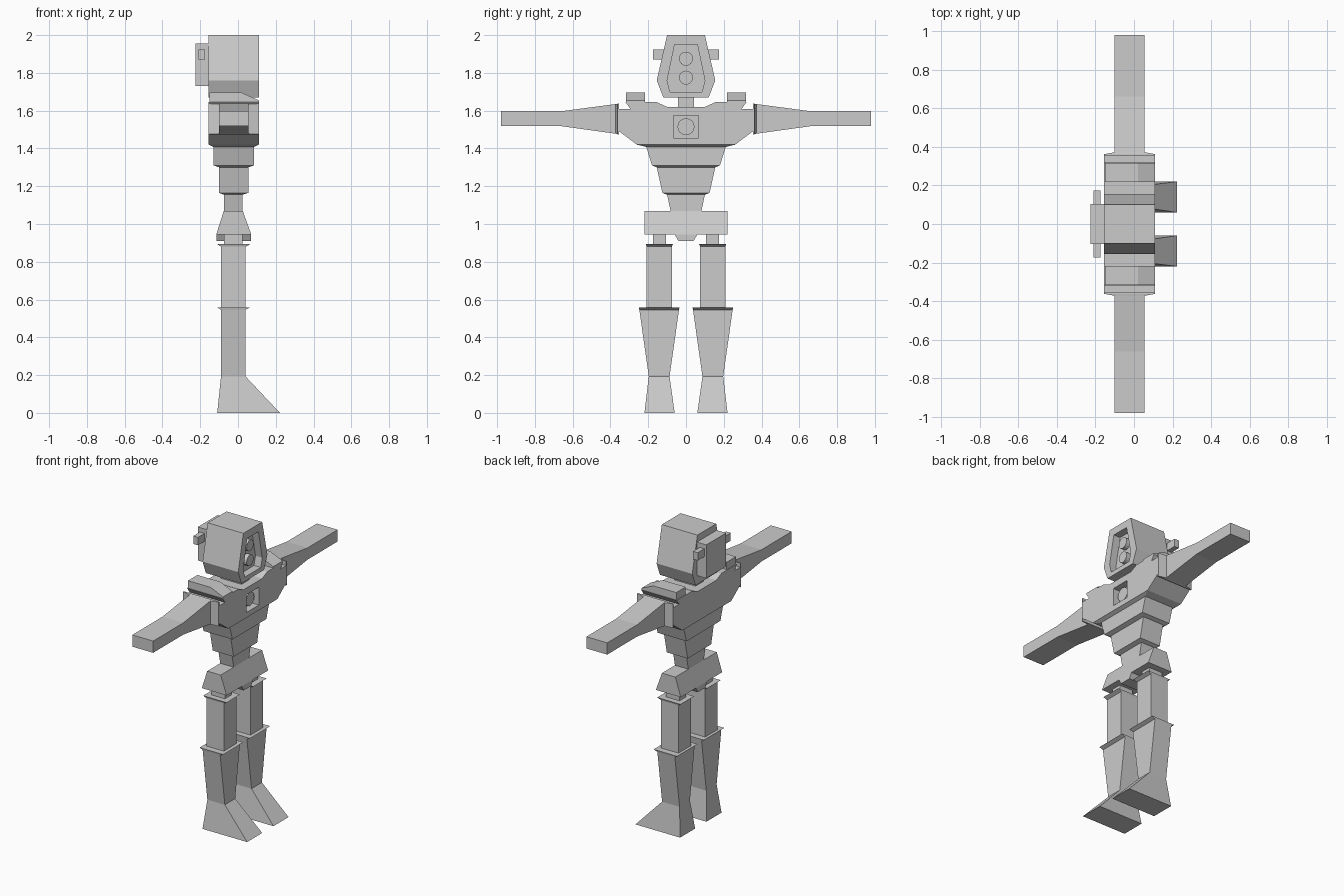
import bpy, bmesh, math

if "Cube" in bpy.data.objects:
    bpy.data.objects.remove(bpy.data.objects["Cube"])

grey = bpy.data.materials.new("light grey")
grey.diffuse_color = (0.6, 0.6, 0.6, 1)
grey.use_nodes = True
grey.node_tree.nodes["Principled BSDF"].inputs["Base Color"].default_value = grey.diffuse_color


def loft(name, rings):
    """Skin a list of matching vertex rings and cap both ends."""
    bm = bmesh.new()
    loops = [[bm.verts.new(p) for p in r] for r in rings]
    n = len(loops[0])
    for a, b in zip(loops, loops[1:]):
        for i in range(n):
            j = (i + 1) % n
            bm.faces.new((a[i], a[j], b[j], b[i]))
    bm.faces.new(loops[0][::-1])
    bm.faces.new(loops[-1])
    bmesh.ops.recalc_face_normals(bm, faces=bm.faces)
    me = bpy.data.meshes.new(name)
    bm.to_mesh(me)
    bm.free()
    me.materials.append(grey)
    ob = bpy.data.objects.new(name, me)
    bpy.context.collection.objects.link(ob)
    return ob


def ring_z(z, x0, x1, y0, y1):
    return [(x0, y0, z), (x1, y0, z), (x1, y1, z), (x0, y1, z)]


def ring_y(y, x0, x1, z0, z1):
    return [(x0, y, z0), (x1, y, z0), (x1, y, z1), (x0, y, z1)]


def ring_x(x, half):
    """Symmetric y-z outline placed at x."""
    pts = half + [(-y, z) for y, z in reversed(half)]
    return [(x, y, z) for y, z in pts]


def box(name, x0, x1, y0, y1, z0, z1):
    return loft(name, [ring_z(z0, x0, x1, y0, y1), ring_z(z1, x0, x1, y0, y1)])


def disc(name, x0, x1, z, r, n=16):
    return loft(name, [[(x, r * math.cos(2 * math.pi * i / n),
                         z + r * math.sin(2 * math.pi * i / n)) for i in range(n)]
                       for x in (x0, x1)])


# Head with a recessed face, two round eyes and a pack behind
skull = [(0.12, 1.67), (0.155, 1.76), (0.10, 2.0)]
face = [(0.085, 1.70), (0.10, 1.76), (0.06, 1.95)]
loft("head", [ring_x(-0.155, skull), ring_x(0.11, skull),
              ring_x(0.11, face), ring_x(0.06, face)])
for z in (1.875, 1.775):
    disc("eye", 0.055, 0.09, z, 0.037)
box("head_pack", -0.225, -0.15, -0.105, 0.105, 1.73, 1.955)
box("neck", -0.10, 0.055, -0.042, 0.042, 1.61, 1.68)

# Chest with a square recess and a round plate inside it
outline = [(0.26, 1.42), (0.36, 1.495), (0.36, 1.61), (0.295, 1.61),
           (0.32, 1.645), (0.155, 1.645), (0.10, 1.62)]
chest = loft("chest", [ring_x(-0.155, outline), ring_x(0.11, outline)])
cutter = box("chest_cutter", 0.06, 0.2, -0.065, 0.065, 1.455, 1.575)
cutter.hide_render = True
cutter.display_type = 'WIRE'
cut = chest.modifiers.new("recess", 'BOOLEAN')
cut.operation = 'DIFFERENCE'
cut.solver = 'EXACT'
cut.object = cutter
disc("chest_plate", 0.055, 0.09, 1.515, 0.045)

# Stepped torso: each step starts with a thin sloping rim
loft("upper_belly", [ring_z(1.42, -0.155, 0.11, -0.26, 0.26),
                     ring_z(1.408, -0.13, 0.085, -0.21, 0.21),
                     ring_z(1.31, -0.13, 0.085, -0.18, 0.18),
                     ring_z(1.30, -0.10, 0.055, -0.155, 0.155)])
loft("lower_belly", [ring_z(1.30, -0.10, 0.055, -0.155, 0.155),
                     ring_z(1.165, -0.10, 0.055, -0.125, 0.125),
                     ring_z(1.155, -0.075, 0.025, -0.10, 0.10)])
loft("waist", [ring_z(1.155, -0.075, 0.025, -0.10, 0.10),
               ring_z(1.07, -0.075, 0.025, -0.082, 0.082)])
loft("pelvis", [ring_z(1.07, -0.075, 0.025, -0.22, 0.22),
                ring_z(0.945, -0.115, 0.07, -0.22, 0.22)])
loft("crotch", [ring_z(0.945, -0.115, 0.07, -0.06, 0.06),
                ring_z(0.91, -0.115, 0.07, -0.04, 0.04)])

for s, side in ((1, "left"), (-1, "right")):
    # Antenna stub and wedge-fronted shoulder pad
    box(side + "_ear", -0.21, -0.175, s * 0.10, s * 0.175, 1.872, 1.925)
    wedge = [(-0.15, 1.645), (0.11, 1.645), (0.11, 1.655), (0.02, 1.695), (-0.15, 1.695)]
    loft(side + "_shoulder_pad", [[(x, s * y, z) for x, z in wedge] for y in (0.217, 0.317)])
    # Arm with a flared shoulder end
    loft(side + "_arm", [ring_y(s * 0.355, -0.155, 0.11, 1.475, 1.637),
                         ring_y(s * 0.362, -0.155, 0.11, 1.475, 1.637),
                         ring_y(s * 0.372, -0.10, 0.055, 1.478, 1.635),
                         ring_y(s * 0.66, -0.10, 0.055, 1.518, 1.597),
                         ring_y(s * 0.98, -0.10, 0.055, 1.518, 1.597)])
    # Leg: hip peg, thigh, shin and foot
    box(side + "_hip", -0.075, 0.025, s * 0.105, s * 0.175, 0.885, 0.95)
    loft(side + "_thigh", [ring_z(0.893, -0.11, 0.065, s * 0.07, s * 0.213),
                           ring_z(0.88, -0.09, 0.04, s * 0.075, s * 0.208),
                           ring_z(0.55, -0.09, 0.04, s * 0.075, s * 0.208)])
    loft(side + "_shin", [ring_z(0.558, -0.11, 0.065, s * 0.035, s * 0.25),
                          ring_z(0.546, -0.09, 0.04, s * 0.037, s * 0.247),
                          ring_z(0.193, -0.09, 0.04, s * 0.087, s * 0.197)])
    loft(side + "_foot", [ring_z(0.193, -0.09, 0.04, s * 0.087, s * 0.197),
                          ring_z(0.0, -0.11, 0.222, s * 0.06, s * 0.22)])
